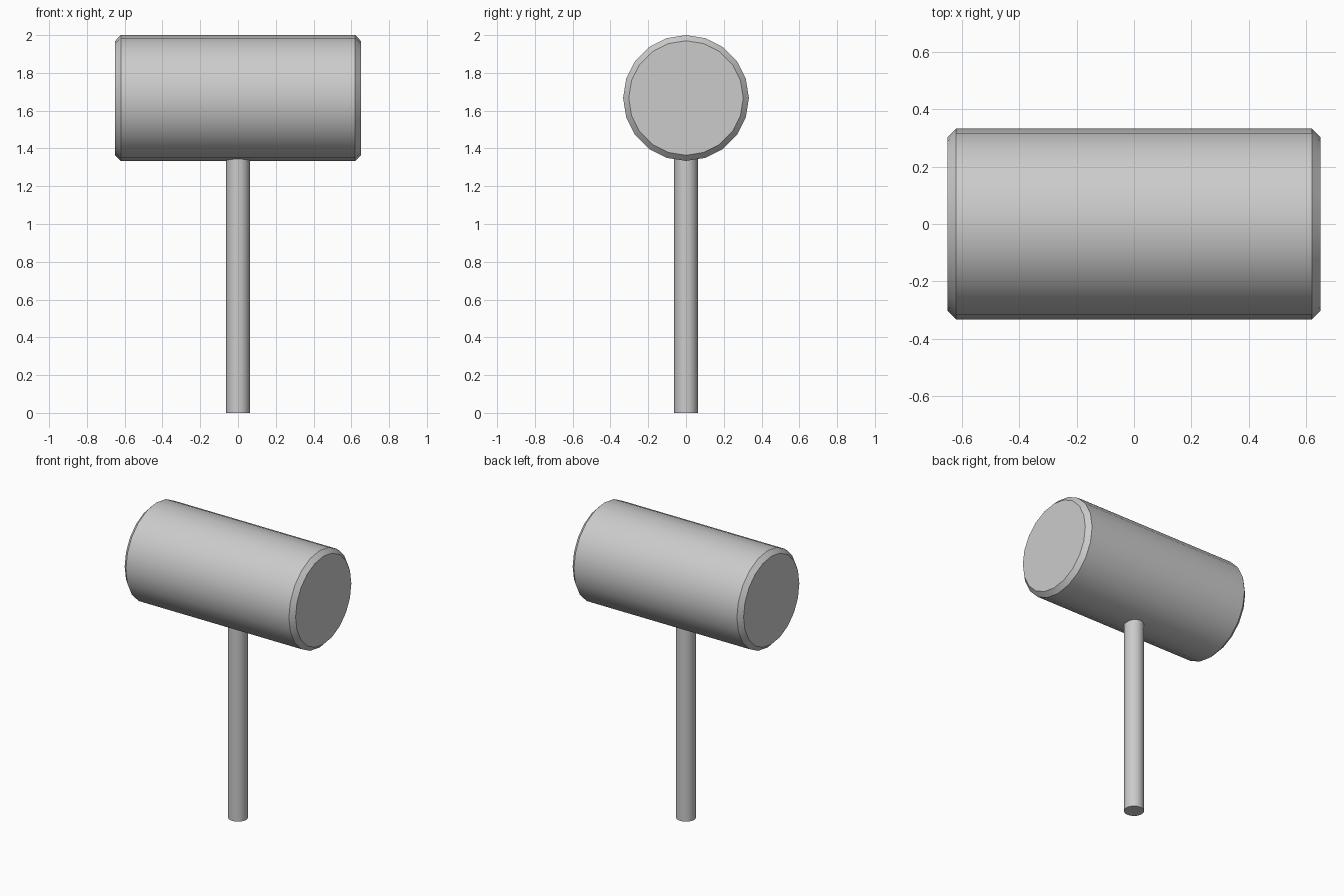
import bpy, math

if "Cube" in bpy.data.objects:
    bpy.data.objects.remove(bpy.data.objects["Cube"])


def lathe(name, profile, sides, location, rotation=(0, 0, 0)):
    """Spin (radius, height) rings about local z and cap both ends."""
    verts, faces = [], []
    for r, h in profile:
        for i in range(sides):
            a = 2 * math.pi * i / sides
            verts.append((r * math.cos(a), r * math.sin(a), h))
    for k in range(len(profile) - 1):
        for i in range(sides):
            j = (i + 1) % sides
            a, b = k * sides, (k + 1) * sides
            faces.append((a + i, a + j, b + j, b + i))
    faces.append(tuple(reversed(range(sides))))
    faces.append(tuple(range(len(verts) - sides, len(verts))))
    mesh = bpy.data.meshes.new(name)
    mesh.from_pydata(verts, [], faces)
    obj = bpy.data.objects.new(name, mesh)
    bpy.context.collection.objects.link(obj)
    obj.location = location
    obj.rotation_euler = rotation
    # Smooth sides, crisp chamfers and ends
    bpy.ops.object.select_all(action='DESELECT')
    obj.select_set(True)
    bpy.context.view_layer.objects.active = obj
    bpy.ops.object.shade_smooth_by_angle(angle=math.radians(30))
    return obj


# Mallet head: chamfered cylinder lying along x
R, HALF, BEVEL = 0.333, 0.65, 0.03
lathe("mallet_head",
      [(R - BEVEL, -HALF), (R, -HALF + BEVEL), (R, HALF - BEVEL), (R - BEVEL, HALF)],
      20, (0, 0, 2 - R), (0, math.pi / 2, 0))

# Handle: plain rod running up into the head
lathe("handle", [(0.0625, 0), (0.0625, 1.4)], 20, (0, 0, 0))
